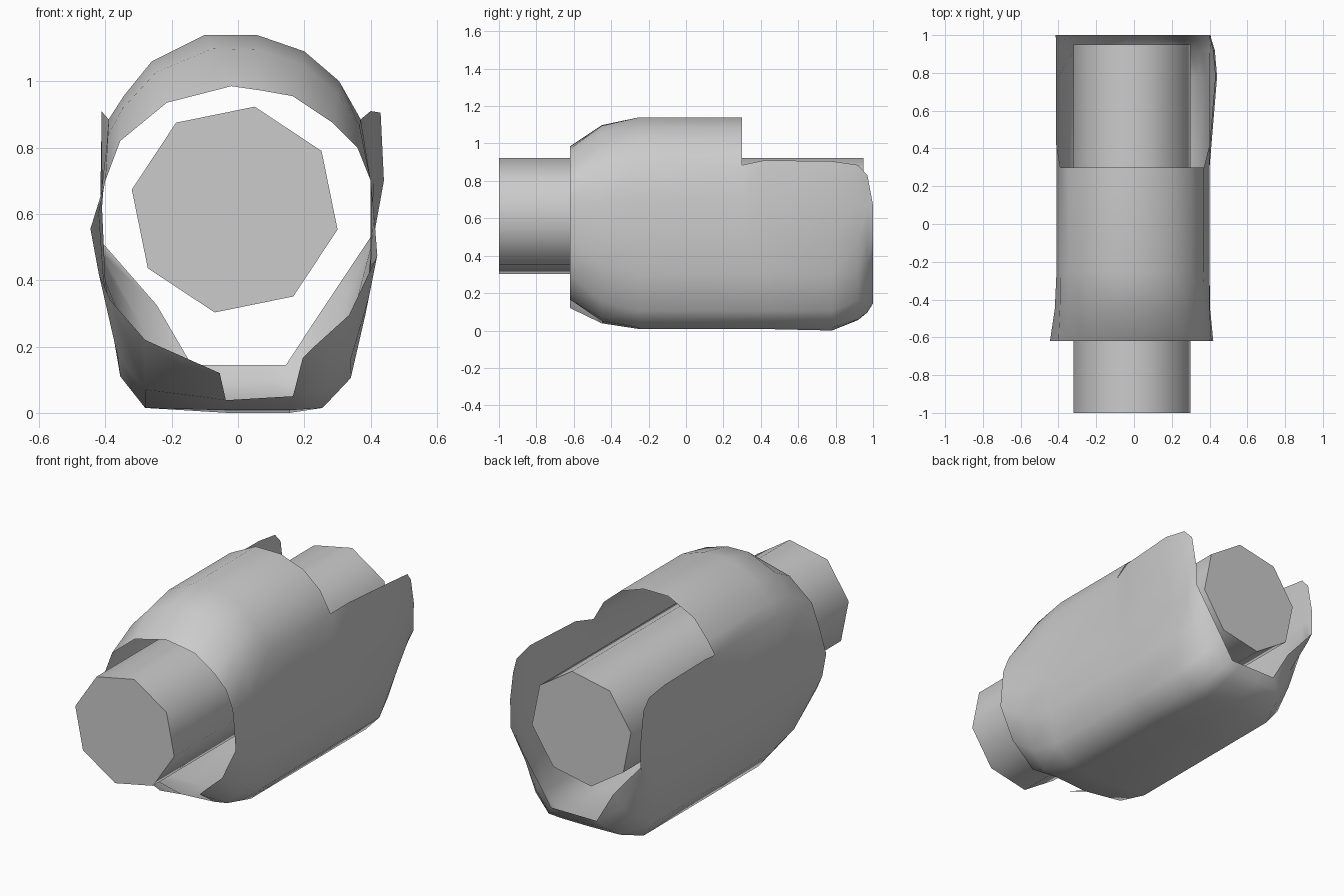
import bpy, bmesh, math

if "Cube" in bpy.data.objects:
    bpy.data.objects.remove(bpy.data.objects["Cube"])

def finish(bm, name, angle):
    bmesh.ops.recalc_face_normals(bm, faces=bm.faces)
    me = bpy.data.meshes.new(name)
    bm.to_mesh(me)
    bm.free()
    ob = bpy.data.objects.new(name, me)
    bpy.context.collection.objects.link(ob)
    bpy.ops.object.select_all(action='DESELECT')
    ob.select_set(True)
    bpy.context.view_layer.objects.active = ob
    bpy.ops.object.shade_smooth_by_angle(angle=math.radians(angle))
    return ob

# inner eight-sided core
bm = bmesh.new()
rings = []
for y in (-1.0, 0.95):
    rings.append([bm.verts.new((-0.01 + 0.316 * math.cos(math.radians(79 + 45 * i)), y,
                                0.613 + 0.316 * math.sin(math.radians(79 + 45 * i)))) for i in range(8)])
for i in range(8):
    j = (i + 1) % 8
    bm.faces.new((rings[0][i], rings[0][j], rings[1][j], rings[1][i]))
for r in rings:
    bm.faces.new(r)
finish(bm, "core_cylinder", 60)

# shell cross-sections (x, z), counter-clockwise from the bottom
MID = [(.155, .008), (.255, .015), (.34, .105), (.385, .3), (.40, .48), (.40, .70), (.37, .885),
       (.305, 1.0), (.20, 1.09), (.055, 1.14), (-.10, 1.14), (-.26, 1.06), (-.345, .955),
       (-.39, .885), (-.41, .62), (-.40, .40), (-.355, .11), (-.28, .015), (-.03, .008)]
FRONT = [(.195, .165), (.23, .20), (.335, .295), (.42, .475), (.41, .60), (.40, .70), (.36, .80),
         (.285, .875), (.165, .955), (.07, .972), (-.02, .985), (-.215, .935), (-.355, .82),
         (-.40, .70), (-.445, .555), (-.42, .42), (-.385, .34), (-.28, .22), (-.055, .12)]
# rear opening has no roof: only the lower points are used
REAR = {0: (.08, .145), 1: (.145, .145), 2: (.22, .26), 3: (.30, .38), 4: (.40, .53), 5: (.40, .65),
        6: (.405, .67), 13: (-.415, .66), 14: (-.415, .60), 15: (-.415, .52), 16: (-.245, .325),
        17: (-.14, .145), 18: (-.05, .145)}
LEFT_EDGE, RIGHT_EDGE, N = 13, 6, len(MID)

def blend(a, b, t):
    return tuple(p + (q - p) * t for p, q in zip(a, b))

# y, blend to front, blend to rear, right side flare, rim height
STATIONS = [(-.62, 1, 0, 0, None), (-.45, .27, 0, 0, None), (-.25, 0, 0, 0, None), (.3, 0, 0, 0, None),
            (.42, 0, 0, .01, .91), (.78, 0, 0, .04, .905), (.92, 0, .35, .028, .885),
            (.97, 0, .65, .012, .83), (1.0, 0, 1, 0, None)]
bm = bmesh.new()
shell = []
for y, f, r, flare, rim in STATIONS:
    ring = {}
    for i in range(N):
        roof = RIGHT_EDGE < i < LEFT_EDGE
        if y > .31 and roof:
            continue
        x, z = blend(MID[i], FRONT[i], f)
        if r:
            x, z = blend((x, z), REAR[i], r)
        if i in (5, 6):
            x += flare
        if rim and i == RIGHT_EDGE:
            x, z = max(x, .39 + flare), rim
        if rim and i == LEFT_EDGE:
            x, z = -.412, rim
        if y == .78 and i in (0, 18):
            z = 0
        ring[i] = bm.verts.new((x, y, z))
    shell.append(ring)
for k in range(len(shell) - 1):
    a, b = shell[k], shell[k + 1]
    for i in range(N):
        j = (i + 1) % N
        # leave out the roof behind the step and the notch under the nose
        if i not in b or j not in b or (k == 0 and i == N - 1):
            continue
        bm.faces.new((a[i], a[j], b[j], b[i]))
finish(bm, "outer_shell", 60)
